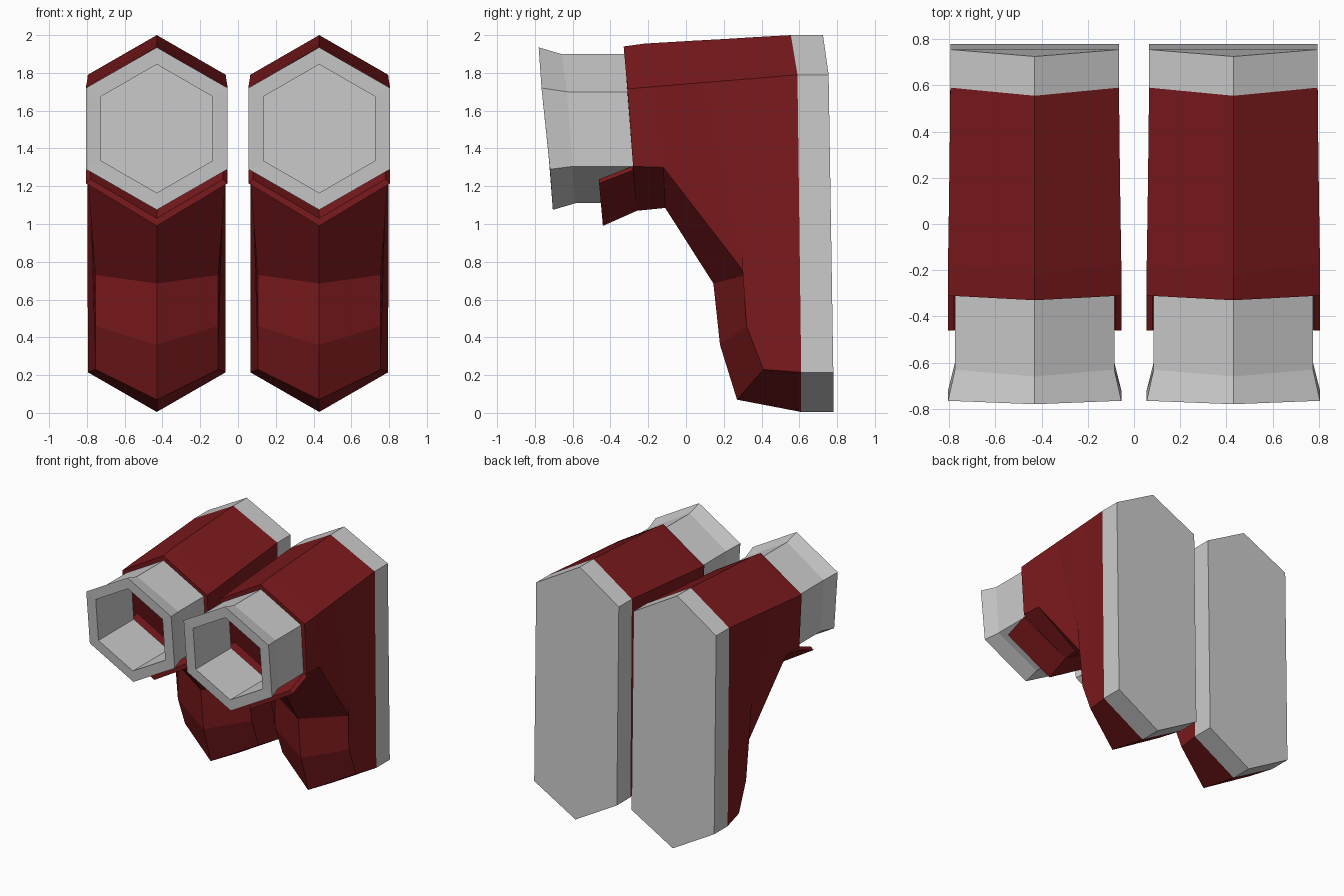
import bpy, bmesh

if "Cube" in bpy.data.objects:
    bpy.data.objects.remove(bpy.data.objects["Cube"])

CX = 0.43  # centre line of one unit; the other is mirrored

red = bpy.data.materials.new("dark_red")
red.diffuse_color = (0.2, 0.01, 0.012, 1)
red.use_nodes = True
red.node_tree.nodes["Principled BSDF"].inputs["Base Color"].default_value = red.diffuse_color


def hexagon(top, upper, lower, bottom, w_up, w_low):
    """Upright hexagon ring from its (y, z) side profile and half widths."""
    return [(CX, *top), (CX + w_up, *upper), (CX + w_low, *lower),
            (CX, *bottom), (CX - w_low, *lower), (CX - w_up, *upper)]


def loft(name, rings, cap_start=False, cap_end=False, closed=False, mat=None):
    """Skin a row of rings, mirrored to the other side."""
    bm = bmesh.new()
    loops = [[bm.verts.new(p) for p in ring] for ring in rings]
    pairs = list(zip(loops, loops[1:]))
    if closed:
        pairs.append((loops[-1], loops[0]))
    for a, b in pairs:
        n = len(a)
        for i in range(n):
            j = (i + 1) % n
            bm.faces.new((a[i], a[j], b[j], b[i]))
    if cap_start:
        bm.faces.new(loops[0])
    if cap_end:
        bm.faces.new(loops[-1])
    bmesh.ops.recalc_face_normals(bm, faces=bm.faces)
    mesh = bpy.data.meshes.new(name)
    bm.to_mesh(mesh)
    bm.free()
    obj = bpy.data.objects.new(name, mesh)
    bpy.context.collection.objects.link(obj)
    obj.modifiers.new("mirror", 'MIRROR').use_mirror_merge = False
    if mat:
        mesh.materials.append(mat)
    return obj


# Nozzle: thick hexagonal tube with a flared mouth
nozzle_back = hexagon((-.325, 1.90), (-.31, 1.70), (-.28, 1.305), (-.26, 1.11), .345, .345)
loft("nozzle", [
    hexagon((-.78, 1.935), (-.765, 1.72), (-.72, 1.29), (-.705, 1.075), .375, .375),
    hexagon((-.66, 1.90), (-.63, 1.70), (-.60, 1.305), (-.585, 1.11), .345, .345),
    nozzle_back,
    hexagon((-.325, 1.845), (-.31, 1.675), (-.28, 1.335), (-.265, 1.165), .295, .295),
    hexagon((-.773, 1.845), (-.76, 1.675), (-.725, 1.335), (-.712, 1.165), .295, .295),
], closed=True)

# Body: hollow shell that sweeps down towards the back
back_front = hexagon((.555, 2.0), (.59, 1.79), (.61, .215), (.61, .005), .365, .365)
loft("body", [
    nozzle_back,
    hexagon((-.33, 1.94), (-.31, 1.715), (-.28, 1.305), (-.26, 1.07), .375, .375),
    hexagon((-.22, 1.955), (-.17, 1.727), (-.12, 1.30), (-.11, 1.085), .375, .37),
    hexagon((.05, 1.971), (.08, 1.748), (.32, .73), (.145, .685), .371, .325),
    hexagon((.2, 1.979), (.23, 1.76), (.32, .46), (.18, .36), .369, .325),
    hexagon((.36, 1.989), (.39, 1.773), (.41, .23), (.27, .07), .367, .325),
    back_front,
], mat=red)

# Back plate
loft("back_plate", [
    back_front,
    hexagon((.725, 2.0), (.755, 1.79), (.78, .215), (.78, .005), .365, .365),
], cap_start=True, cap_end=True)


# Lip: V-shaped shelf under the nozzle
def vee(side, bottom):
    (ys, zs), (yb, zb) = side, bottom
    return [(CX - .375, ys, zs), (CX, yb, zb), (CX + .375, ys, zs),
            (CX + .35, ys, zs + .022), (CX, yb, zb + .04), (CX - .35, ys, zs + .022)]


loft("lower_lip", [
    vee((-.46, 1.215), (-.44, .99)),
    vee((-.28, 1.285), (-.26, 1.07)),
], cap_start=True, cap_end=True, mat=red)
